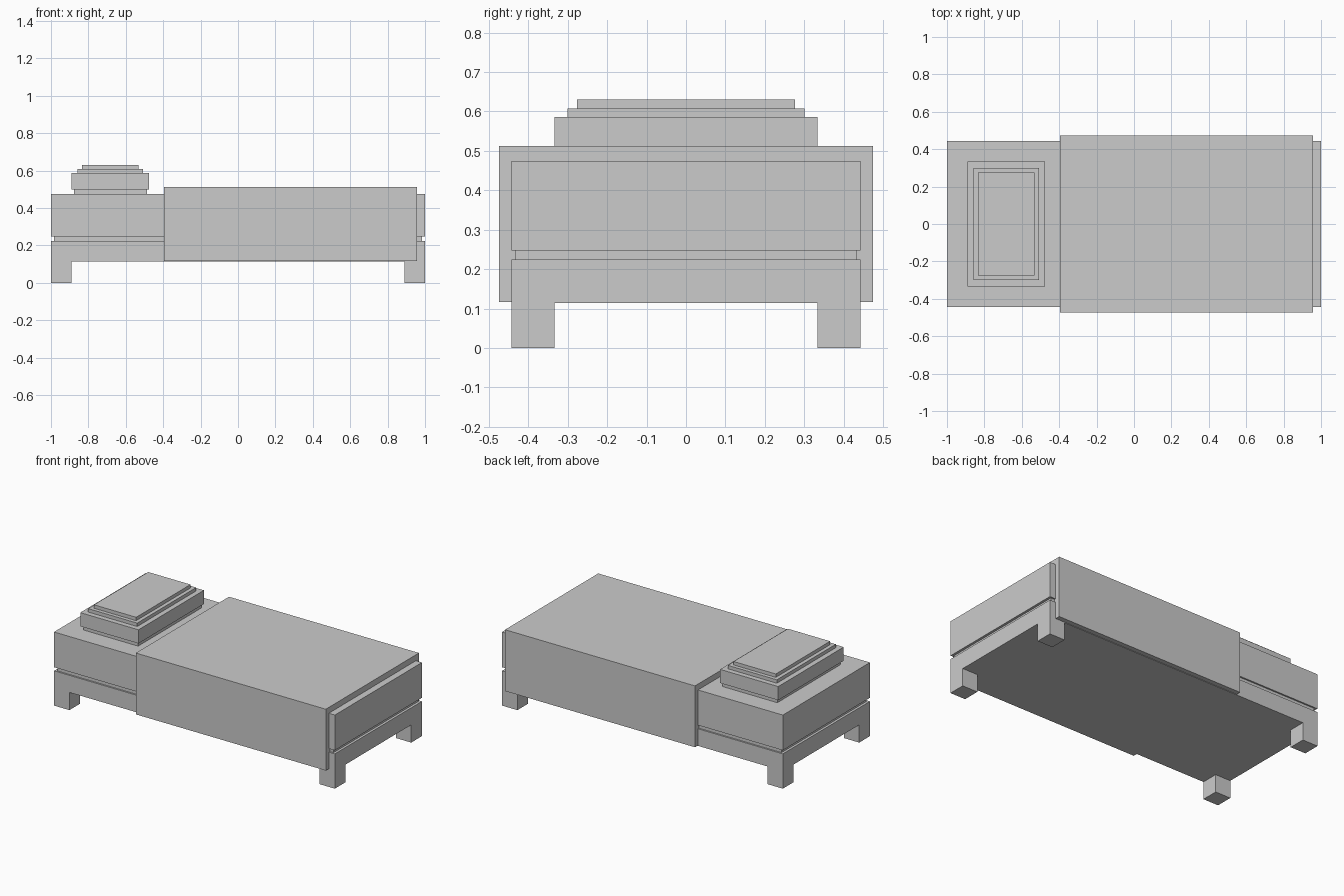
import bpy
import bmesh
from mathutils import Matrix, Vector

if "Cube" in bpy.data.objects:
    bpy.data.objects.remove(bpy.data.objects["Cube"])


def finish(name, bm):
    bmesh.ops.recalc_face_normals(bm, faces=bm.faces)
    mesh = bpy.data.meshes.new(name)
    bm.to_mesh(mesh)
    bm.free()
    obj = bpy.data.objects.new(name, mesh)
    bpy.context.collection.objects.link(obj)
    return obj


def box_bm(x0, x1, half_y, z0, z1):
    bm = bmesh.new()
    centre = Matrix.Translation(((x0 + x1) / 2, 0, (z0 + z1) / 2))
    size = Matrix.Diagonal((x1 - x0, 2 * half_y, z1 - z0, 1))
    bmesh.ops.create_cube(bm, size=1, matrix=centre @ size)
    return bm


def box(name, *dims):
    return finish(name, box_bm(*dims))


# Bed frame: slab cut near its edges, corner squares extruded down as legs
HX, HY, LEG, FRAME_Z = 1.0, 0.443, 0.109, 0.114
bm = box_bm(-HX, HX, HY, FRAME_Z, 0.224)
for axis, half in ((Vector((1, 0, 0)), HX), (Vector((0, 1, 0)), HY)):
    for side in (-1, 1):
        bmesh.ops.bisect_plane(bm, geom=bm.verts[:] + bm.edges[:] + bm.faces[:],
                               plane_co=axis * side * (half - LEG), plane_no=axis)
corners = []
for f in bm.faces:
    c = f.calc_center_median()
    if f.normal.z < -0.9 and abs(c.x) > HX - LEG and abs(c.y) > HY - LEG:
        corners.append(f)
for f in corners:
    new_face = bmesh.ops.extrude_discrete_faces(bm, faces=[f])["faces"][0]
    bmesh.ops.translate(bm, verts=new_face.verts, vec=(0, 0, -FRAME_Z))
finish("bed_frame_with_legs", bm)

# Mattress with a recessed seam beneath it
box("mattress_seam", -0.984, 0.984, 0.433, 0.224, 0.247)
box("mattress", -HX, HX, HY, 0.247, 0.474)

# Blanket draped over the foot end
box("blanket", -0.396, 0.957, 0.474, 0.117, 0.512)

# Pillow in stepped tiers: x range, half width, z range
pillow_tiers = [
    ("pillow_underside", -0.876, -0.486, 0.322, 0.474, 0.498),
    ("pillow_body", -0.890, -0.476, 0.333, 0.498, 0.586),
    ("pillow_upper_step", -0.857, -0.508, 0.300, 0.586, 0.608),
    ("pillow_top_step", -0.833, -0.532, 0.276, 0.608, 0.630),
]
for tier in pillow_tiers:
    box(*tier)
